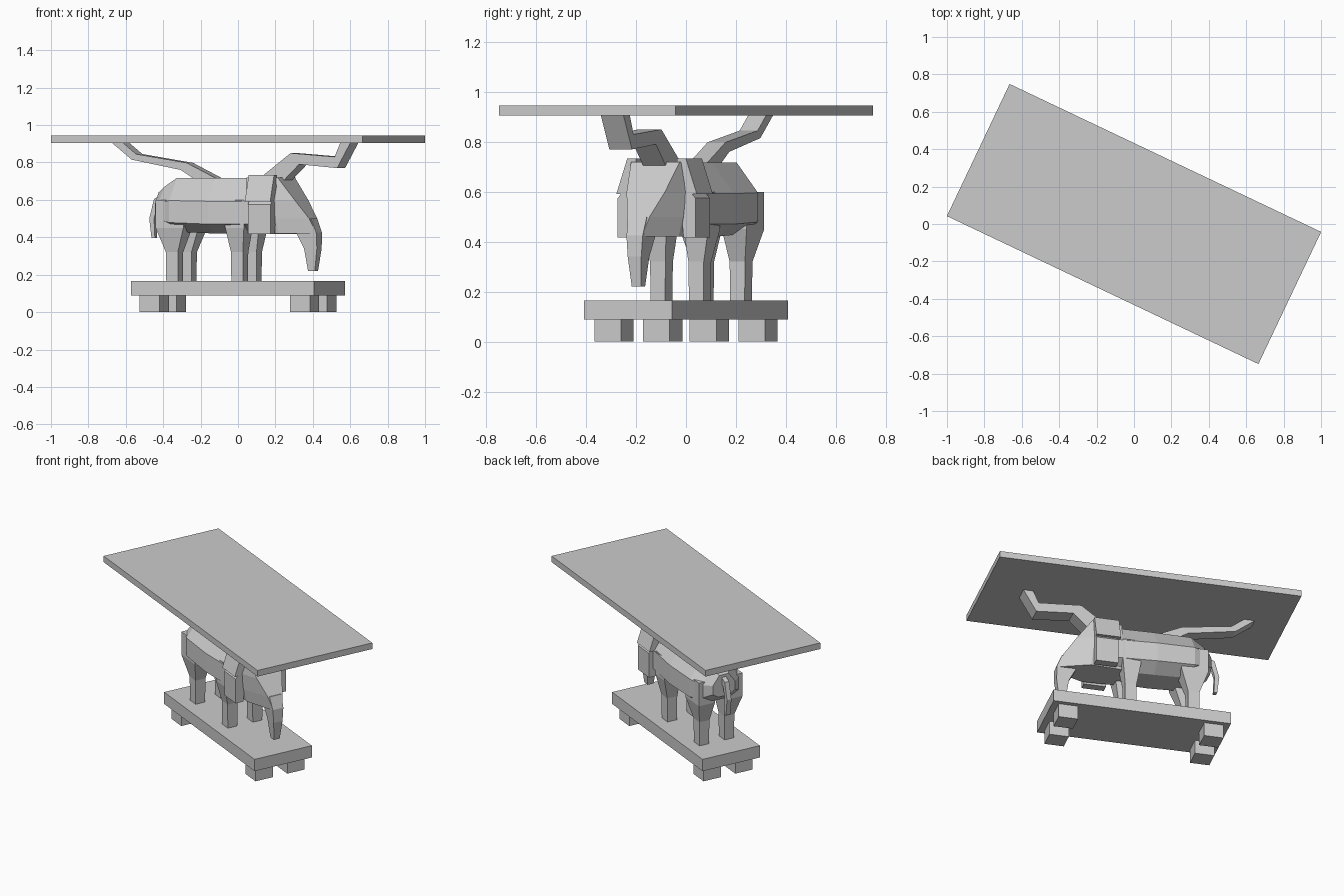
import bpy
import bmesh
import math

TURN = math.radians(-25.4)  # the whole table is turned about z

default_cube = bpy.data.objects.get("Cube")
if default_cube:
    bpy.data.objects.remove(default_cube, do_unlink=True)

grey = bpy.data.materials.new("plain_grey")
grey.use_nodes = True
grey.diffuse_color = (0.6, 0.6, 0.6, 1)
grey.node_tree.nodes["Principled BSDF"].inputs["Base Color"].default_value = grey.diffuse_color


def loft(name, rings):
    """Skin a list of rings that have equal point counts, and cap both ends."""
    bm = bmesh.new()
    loops = [[bm.verts.new(point) for point in ring] for ring in rings]
    count = len(loops[0])
    for lower, upper in zip(loops, loops[1:]):
        for i in range(count):
            j = (i + 1) % count
            bm.faces.new((lower[i], lower[j], upper[j], upper[i]))
    bm.faces.new(loops[0][::-1])
    bm.faces.new(loops[-1])
    bmesh.ops.recalc_face_normals(bm, faces=bm.faces)
    mesh = bpy.data.meshes.new(name)
    bm.to_mesh(mesh)
    bm.free()
    mesh.materials.append(grey)
    part = bpy.data.objects.new(name, mesh)
    part.rotation_euler.z = TURN
    bpy.context.collection.objects.link(part)
    return part


def rectangle(x, y, half_x, half_y, z):
    return [(x + half_x * sx, y + half_y * sy, z)
            for sx, sy in ((-1, -1), (1, -1), (1, 1), (-1, 1))]


def slab(name, x, y, half_x, half_y, bottom, top):
    return loft(name, [rectangle(x, y, half_x, half_y, z) for z in (bottom, top)])


def side_plate(name, outline, half_width):
    """Extrude an x-z outline across the centre plane."""
    return loft(name, [[(x, y, z) for x, z in outline] for y in (-half_width, half_width)])


def cross_prism(name, outline, start, end):
    """Extrude a y-z outline along x."""
    return loft(name, [[(x, y, z) for y, z in outline] for x in (start, end)])


# Table top, base board and its four feet
slab("table_top", 0, 0, 0.922, 0.391, 0.905, 0.945)
slab("base_board", 0, 0, 0.542, 0.195, 0.088, 0.165)
for end, end_name in ((1, "front"), (-1, "rear")):
    for side, side_name in ((1, "left"), (-1, "right")):
        slab(f"{end_name}_{side_name}_foot", end * 0.445, side * 0.108, 0.059, 0.059, 0, 0.09)


# Body: faceted barrel, closing in at the rump
def body_ring(x, width, top, bottom):
    half = [(0.42 * width, top), (width, top - 0.42 * (top - bottom)),
            (width, bottom + 0.17 * (top - bottom)), (0.5 * width, bottom)]
    return [(x, y, z) for y, z in half] + [(x, -y, z) for y, z in reversed(half)]


loft("body", [body_ring(*values) for values in (
    (-0.455, 0.075, 0.64, 0.5),
    (-0.41, 0.13, 0.67, 0.46),
    (-0.33, 0.162, 0.717, 0.43),
    (-0.1, 0.165, 0.717, 0.42),
    (0.14, 0.145, 0.717, 0.42))])

# Legs: straight shin widening into a thigh
for side, side_name in ((1, "left"), (-1, "right")):
    for end_name, x, thigh in (("front", 0.05, 0.055), ("rear", -0.335, 0.082)):
        y = side * 0.085
        loft(f"{end_name}_{side_name}_leg", [
            rectangle(x, y, 0.034, 0.032, 0.163),
            rectangle(x, y, 0.035, 0.034, 0.32),
            rectangle(x, y * 1.1, thigh, 0.055, 0.45),
            rectangle(x, y * 1.1, thigh, 0.055, 0.6)])


# Head: wedge that narrows towards the trunk
def head_ring(z, middle, middle_width, front, front_width):
    half = [(0.1, middle_width - 0.01), (middle, middle_width), (front, front_width)]
    return [(x, y, z) for x, y in half] + [(x, -y, z) for x, y in reversed(half)]


loft("head", [head_ring(*values) for values in (
    (0.42, 0.29, 0.105, 0.478, 0.03),
    (0.5, 0.28, 0.12, 0.445, 0.05),
    (0.6, 0.27, 0.13, 0.375, 0.085),
    (0.72, 0.2, 0.112, 0.285, 0.108))])

# Trunk
loft("trunk", [rectangle(x, 0, half_x, half_y, z) for x, half_x, half_y, z in (
    (0.444, 0.02, 0.02, 0.22),
    (0.443, 0.038, 0.03, 0.34),
    (0.42, 0.06, 0.036, 0.425),
    (0.4, 0.05, 0.04, 0.5))])

# Ears: sloping upper flap over a hanging lower flap
for side, side_name in ((1, "left"), (-1, "right")):
    upper = [(0.09, 0.733), (0.13, 0.733), (0.178, 0.592), (0.1, 0.592)]
    lower = [(0.1, 0.6), (0.15, 0.6), (0.172, 0.575), (0.172, 0.417), (0.12, 0.417)]
    cross_prism(f"{side_name}_upper_ear", [(side * y, z) for y, z in upper], 0.125, 0.275)
    cross_prism(f"{side_name}_lower_ear", [(side * y, z) for y, z in lower], 0.14, 0.275)

# Tail
side_plate("tail", [
    (-0.44, 0.63), (-0.49, 0.605), (-0.518, 0.5), (-0.505, 0.395),
    (-0.485, 0.395), (-0.49, 0.5), (-0.47, 0.57), (-0.44, 0.58)], 0.015)

# Bent arms that carry the table top
side_plate("front_arm", [
    (0.13, 0.7), (0.335, 0.85), (0.595, 0.83), (0.63, 0.907),
    (0.69, 0.907), (0.61, 0.77), (0.385, 0.79), (0.29, 0.7)], 0.05)
side_plate("rear_arm", [
    (-0.08, 0.7), (-0.285, 0.798), (-0.585, 0.845), (-0.665, 0.907),
    (-0.73, 0.907), (-0.61, 0.815), (-0.32, 0.76), (-0.22, 0.7)], 0.04)
